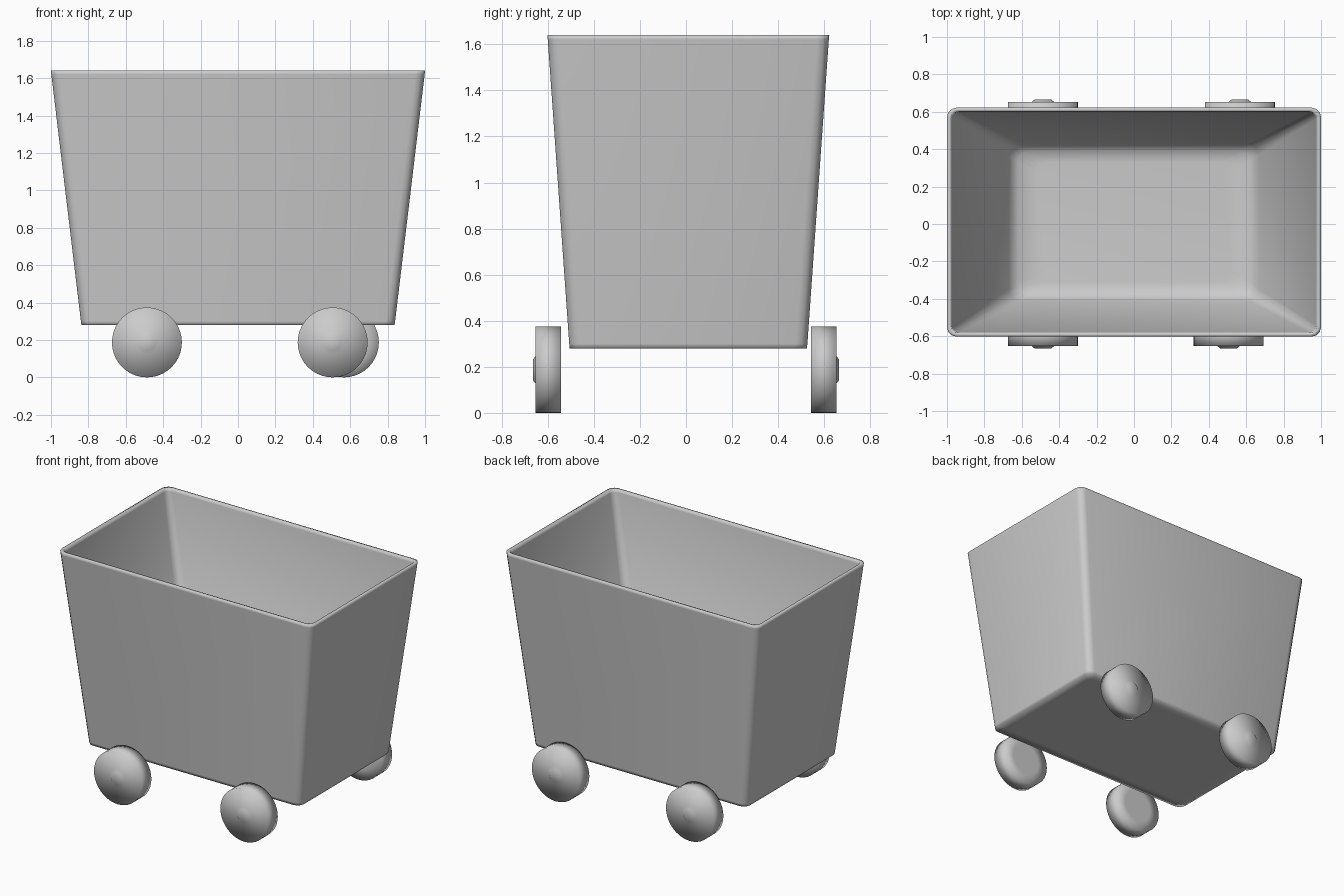
import bpy, bmesh
from math import sin, cos, pi

if "Cube" in bpy.data.objects:
    bpy.data.objects.remove(bpy.data.objects["Cube"])


def loft(name, rings):
    """Skin a list of equal-length rings, cap both ends, shade smooth."""
    bm = bmesh.new()
    loops = [[bm.verts.new(p) for p in ring] for ring in rings]
    n = len(loops[0])
    for a, b in zip(loops, loops[1:]):
        for i in range(n):
            j = (i + 1) % n
            bm.faces.new((a[i], a[j], b[j], b[i]))
    bm.faces.new(loops[0])
    bm.faces.new(loops[-1])
    bmesh.ops.recalc_face_normals(bm, faces=bm.faces)
    for f in bm.faces:
        f.smooth = True
    mesh = bpy.data.meshes.new(name)
    bm.to_mesh(mesh)
    bm.free()
    obj = bpy.data.objects.new(name, mesh)
    bpy.context.collection.objects.link(obj)
    return obj


def rounded_rect(hx, hy, z, r, cy=0.01, seg=3):
    pts = []
    for k, (sx, sy) in enumerate(((1, 1), (-1, 1), (-1, -1), (1, -1))):
        for s in range(seg + 1):
            a = (k + s / seg) * pi / 2
            pts.append((sx * (hx - r) + r * cos(a), cy + sy * (hy - r) + r * sin(a), z))
    return pts


# Open tapered tub: underside, outer wall, rim, steeper inner wall, floor
tub_profile = [
    (0.76, 0.445, 0.28, 0.04), (0.837, 0.515, 0.28, 0.05), (0.84, 0.517, 0.30, 0.05),
    (0.998, 0.61, 1.62, 0.05), (1.0, 0.612, 1.64, 0.05),
    (0.978, 0.592, 1.64, 0.04), (0.975, 0.59, 1.62, 0.04),
    (0.67, 0.42, 0.37, 0.06), (0.62, 0.38, 0.325, 0.06), (0.52, 0.32, 0.32, 0.05),
]
loft("tub", [rounded_rect(*p) for p in tub_profile])

# Wheels: disc with a small raised hub on the outside (radius, y from centre)
wheel_profile = [(0.11, 0.543), (0.187, 0.543), (0.187, 0.653),
                 (0.06, 0.653), (0.045, 0.665)]
N = 40
for name, x, side in (("front_left_wheel", -0.487, -1), ("front_right_wheel", 0.506, -1),
                      ("back_left_wheel", -0.487, 1), ("back_right_wheel", 0.566, 1)):
    loft(name, [[(x + r * cos(2 * pi * i / N), side * y, 0.187 + r * sin(2 * pi * i / N))
                 for i in range(N)] for r, y in wheel_profile])
